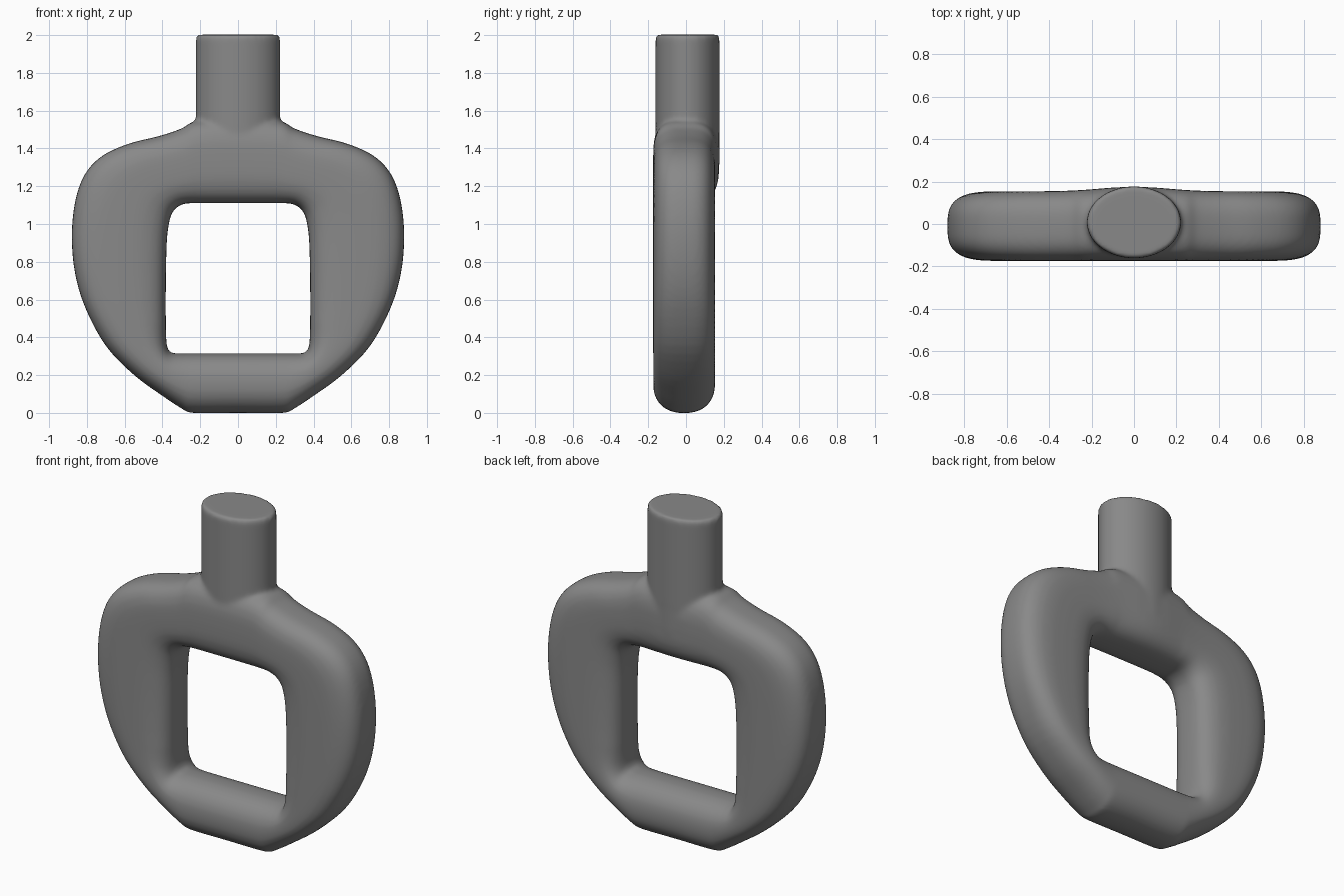
import bpy, bmesh
from math import sin, cos, pi, exp, copysign

old = bpy.data.objects.get("Cube")
if old:
    bpy.data.objects.remove(old)

grey = bpy.data.materials.new("plain grey")
grey.use_nodes = True
colour = (0.25, 0.25, 0.25, 1)
grey.diffuse_color = colour
grey.node_tree.nodes["Principled BSDF"].inputs["Base Color"].default_value = colour

# Right half of the grip, top to bottom: outer x, z and matching inner x, z
HALF = [
    (0, 1.56, 0, 1.11), (.22, 1.545, .2, 1.11), (.30, 1.505, .24, 1.11),
    (.42, 1.465, .28, 1.108), (.58, 1.425, .315, 1.095), (.72, 1.36, .345, 1.065),
    (.81, 1.265, .362, 1.02), (.86, 1.13, .375, .93), (.88, .95, .38, .8),
    (.865, .75, .382, .65), (.81, .56, .382, .5), (.70, .355, .38, .40),
    (.55, .20, .374, .345), (.40, .09, .355, .318), (.29, .018, .29, .315),
    (.24, 0, .2, .315), (0, 0, 0, .315)]
STEPS, SIDES = 4, 40


def catmull(a, b, c, d, t):
    return [(2*q + (r-p)*t + (2*p-5*q+4*r-s)*t*t + (3*q-p-3*r+s)*t**3) / 2
            for p, q, r, s in zip(a, b, c, d)]


def power(v, n):
    return copysign(abs(v) ** (2 / n), v)


def bridge(bm, lower, upper):
    for i in range(len(lower)):
        j = (i + 1) % len(lower)
        bm.faces.new((lower[i], lower[j], upper[j], upper[i]))


# Ring-shaped grip, lofted between the two outlines
bm = bmesh.new()
loop = HALF + [(-a, b, -c, d) for a, b, c, d in reversed(HALF[1:-1])]
n = len(loop)
rings = []
for k in range(n):
    for s in range(STEPS):
        ox, oz, ix, iz = catmull(loop[k-1], loop[k], loop[(k+1) % n],
                                 loop[(k+2) % n], s / STEPS)
        low = max(0, min(1, (.5 - (oz + iz) / 2) / .3))
        shape = 3.1 - .8 * low
        ring = []
        for i in range(SIDES):
            a = 2 * pi * i / SIDES
            u, v = power(cos(a), shape), power(sin(a), shape)
            x = (ox + ix) / 2 + (ox - ix) / 2 * u
            z = (oz + iz) / 2 + (oz - iz) / 2 * u
            y = -.01 + .164 * v
            if v > 0 and z > 1:
                y += .022 * v * exp(-(x / .22) ** 2)
            ring.append(bm.verts.new((x, y, z)))
        rings.append(ring)
for k in range(len(rings)):
    bridge(bm, rings[k-1], rings[k])

# Oval stem with a softened top edge
stem = []
for z, f in ((1.3, 1), (1.99, 1), (2.002, .97)):
    stem.append([bm.verts.new((.222 * f * cos(2*pi*i/64),
                              .008 + .169 * f * sin(2*pi*i/64), z)) for i in range(64)])
bridge(bm, stem[0], stem[1])
bridge(bm, stem[1], stem[2])
bm.faces.new(stem[0][::-1])
bm.faces.new(stem[2])
bmesh.ops.recalc_face_normals(bm, faces=bm.faces)

mesh = bpy.data.meshes.new("grip_handle")
bm.to_mesh(mesh)
bm.free()
mesh.materials.append(grey)
handle = bpy.data.objects.new("grip_handle", mesh)
bpy.context.collection.objects.link(handle)

# Fuse the stem into the grip and soften the join
fuse = handle.modifiers.new("fuse", "REMESH")
fuse.mode = "VOXEL"
fuse.voxel_size = .013
fuse.use_smooth_shade = True
soft = handle.modifiers.new("soften", "SMOOTH")
soft.factor = .5
soft.iterations = 8
bpy.context.view_layer.objects.active = handle
handle.select_set(True)
for name in ("fuse", "soften"):
    bpy.ops.object.modifier_apply(modifier=name)
bpy.ops.object.shade_smooth_by_angle(angle=.7)
